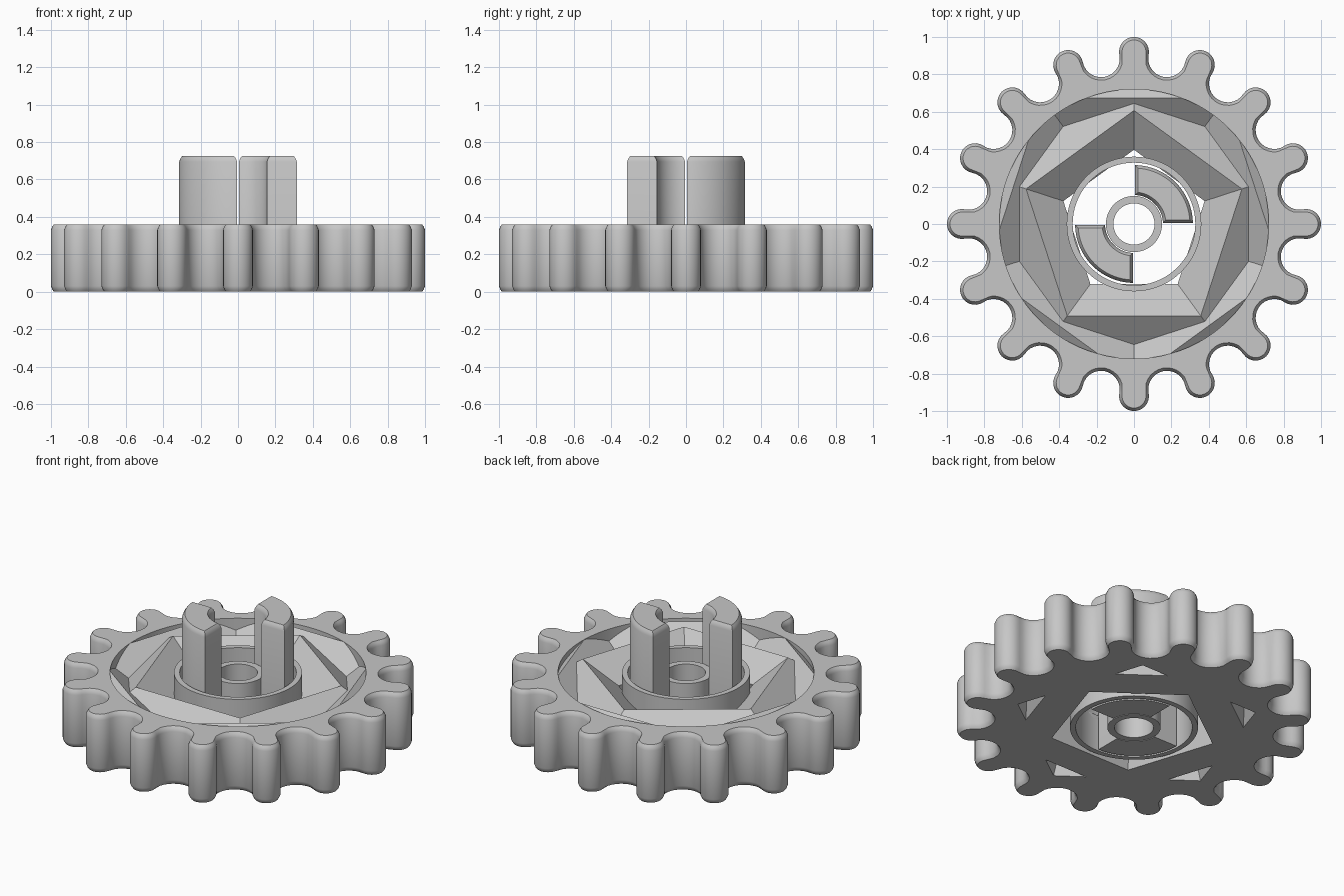
import bpy, bmesh
from math import cos, sin, pi, asin, radians, atan2

if "Cube" in bpy.data.objects:
    bpy.data.objects.remove(bpy.data.objects["Cube"], do_unlink=True)

TONE = (0.57, 0.57, 0.57, 1)
grey = bpy.data.materials.new("light grey")
grey.use_nodes = True
grey.diffuse_color = TONE
grey.node_tree.nodes["Principled BSDF"].inputs["Base Color"].default_value = TONE

HEIGHT = 0.36      # gear thickness
BORE = 0.72        # radius of the opening in the gear
TEETH = 16
CHAMFER = ((0.0, 0.016), (0.012, 0.007), (0.03, 0.0))   # (distance from end, inset)


def polar(r, a):
    return r * cos(a), r * sin(a)


def arc(cx, cy, r, start, end, steps):
    return [(cx + r * cos(start + (end - start) * i / steps),
             cy + r * sin(start + (end - start) * i / steps)) for i in range(steps + 1)]


def polygon(r, sides, turn=0):
    return arc(0, 0, r, turn, turn + 2 * pi, sides)[:-1]


def skin(name, rings, tubular):
    """Join (outline, z) rings; tubular closes last to first, otherwise the ends are capped."""
    bm = bmesh.new()
    loops = [[bm.verts.new((x, y, z)) for x, y in pts] for pts, z in rings]
    pairs = list(zip(loops, loops[1:])) + ([(loops[-1], loops[0])] if tubular else [])
    for a, b in pairs:
        for i in range(len(a)):
            j = (i + 1) % len(a)
            bm.faces.new((a[i], a[j], b[j], b[i]))
    if not tubular:
        bm.faces.new(loops[0])
        bm.faces.new(loops[-1])
    bmesh.ops.recalc_face_normals(bm, faces=bm.faces)
    mesh = bpy.data.meshes.new(name)
    bm.to_mesh(mesh)
    bm.free()
    mesh.materials.append(grey)
    ob = bpy.data.objects.new(name, mesh)
    bpy.context.collection.objects.link(ob)
    bpy.ops.object.select_all(action='DESELECT')
    ob.select_set(True)
    bpy.context.view_layer.objects.active = ob
    bpy.ops.object.shade_smooth_by_angle(angle=radians(30))
    return ob


def soft_top(outline, top):
    return [(outline(o), top - d) for d, o in reversed(CHAMFER)]


# Toothed rim: rounded tips alternating with rounded valleys
def gear_outline(inset):
    tip_r, valley_r, centre = 0.08, 0.1, 0.92
    half = pi / TEETH
    pts = []
    for k in range(TEETH):
        a = pi / 2 + 2 * half * k
        pts += arc(*polar(centre, a), tip_r - inset, a - pi / 2 - half, a + pi / 2 + half, 14)
        v = a + half
        pts += arc(*polar(centre * cos(half), v), valley_r + inset,
                   v + 1.5 * pi, v + 0.5 * pi, 14)[1:-1]
    return pts


bore = [polar(BORE, atan2(y, x)) for x, y in gear_outline(0)]
soft_bottom = [(gear_outline(o), d) for d, o in CHAMFER]
skin("toothed_rim", soft_bottom + soft_top(gear_outline, HEIGHT) + [(bore, HEIGHT), (bore, 0)],
     True)


# Two crossed five-sided webs with a flat-bottomed, peaked section, trimmed to the rim
def web(name, radius, turn):
    section = ((0, HEIGHT), (0.21, 0.223), (0.13, 0), (-0.13, 0), (-0.21, 0.223))
    ob = skin(name, [(polygon(radius + d, 5, turn), z) for d, z in section], True)
    bpy.ops.mesh.primitive_cylinder_add(vertices=96, radius=BORE + 0.01, depth=1)
    trim = bpy.context.object
    trim.hide_render = True
    bpy.context.view_layer.objects.active = ob
    mod = ob.modifiers.new("trim", 'BOOLEAN')
    mod.operation, mod.solver, mod.object = 'INTERSECT', 'EXACT', trim
    bpy.ops.object.modifier_apply(modifier=mod.name)
    bpy.data.objects.remove(trim, do_unlink=True)
    ob.select_set(True)
    bpy.ops.object.shade_flat()


web("inner_web", 0.607, radians(90))
web("outer_web", 0.834, radians(54))


# Hub collar and central tube
def tube(name, inner, outer):
    hole, wall = polygon(inner, 72), polygon(outer, 72)
    skin(name, [(hole, 0), (wall, 0), (wall, HEIGHT), (hole, HEIGHT)], True)


tube("hub_collar", 0.328, 0.36)
tube("centre_tube", 0.11, 0.15)


# Two quarter-round posts facing each other across the hub
def post_outline(turn):
    def outline(inset):
        pts = []
        for r, forward in ((0.315 - inset, True), (0.155 + inset, False)):
            edge = asin((0.005 + inset) / r)
            a, b = turn + edge, turn + pi / 2 - edge
            pts += arc(0, 0, r, a, b, 20) if forward else arc(0, 0, r, b, a, 20)
        return pts
    return outline


for name, turn in (("left_post", 0), ("right_post", pi)):
    outline = post_outline(turn)
    skin(name, [(outline(0), 0)] + soft_top(outline, 0.725), False)
